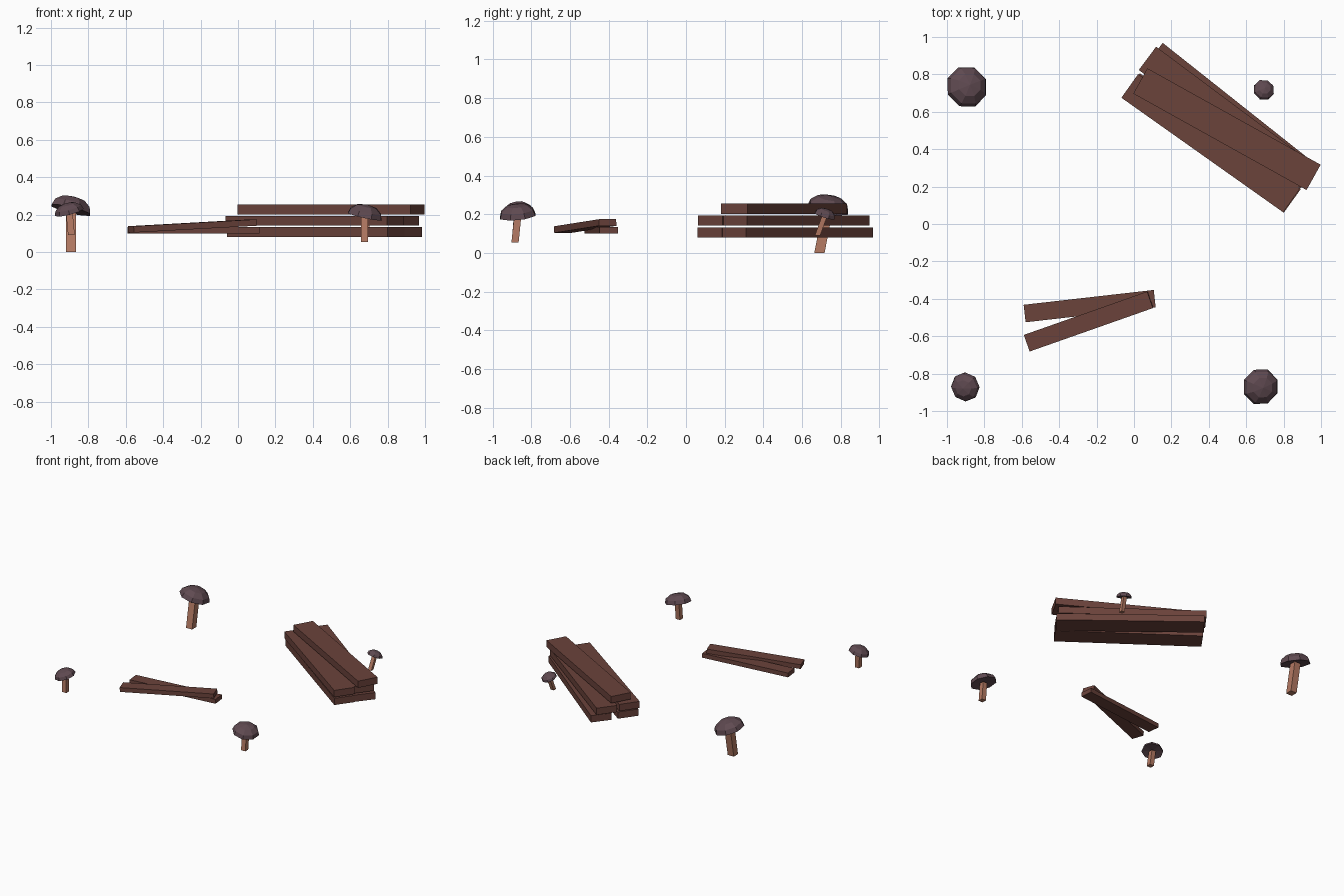
import bpy, bmesh, math
from mathutils import Matrix, Vector

if "Cube" in bpy.data.objects:
    bpy.data.objects.remove(bpy.data.objects["Cube"])


def material(name, rgb):
    m = bpy.data.materials.new(name)
    m.diffuse_color = (*rgb, 1)
    m.use_nodes = True
    m.node_tree.nodes["Principled BSDF"].inputs["Base Color"].default_value = m.diffuse_color
    return m


WOOD = material("dark red wood", (0.147, 0.056, 0.044))
CAP = material("dusky cap", (0.115, 0.068, 0.082))
STEM = material("pale stem", (0.46, 0.195, 0.125))


def finish(name, bm, mat):
    bmesh.ops.recalc_face_normals(bm, faces=bm.faces)
    me = bpy.data.meshes.new(name)
    bm.to_mesh(me)
    bm.free()
    me.materials.append(mat)
    ob = bpy.data.objects.new(name, me)
    bpy.context.collection.objects.link(ob)
    return ob


def plank(name, centre, size, yaw, pitch=0):
    """Box turned about z, with its far end lifted by pitch."""
    bm = bmesh.new()
    bmesh.ops.create_cube(bm, size=1, matrix=Matrix.Diagonal((*size, 1)))
    ob = finish(name, bm, WOOD)
    ob.location = centre
    ob.rotation_euler = (0, -math.radians(pitch), math.radians(yaw))


def mushroom(name, base, top, width, radius, slope, turn):
    """Square leaning stem and an eight-sided cap sloping down along slope."""
    # stem
    bm = bmesh.new()
    bmesh.ops.create_cube(bm, size=1)
    for v in bm.verts:
        c = Vector(top if v.co.z > 0 else base)
        v.co = c + Vector((v.co.x * width, v.co.y * width, 0))
    finish(name + "_stem", bm, STEM)

    # cap: rings from rim to crown, closed by a hollow underside
    bm = bmesh.new()
    rings = []
    for r, z in ((1, 0), (0.9, 0.3), (0.56, 0.56)):
        rings.append([bm.verts.new((r * radius * math.cos(a), r * radius * math.sin(a), z * radius))
                      for a in (math.radians(turn + 45 * i) for i in range(8))])
    crown = bm.verts.new((0, 0, 0.66 * radius))
    under = bm.verts.new((0, 0, 0.12 * radius))
    for i in range(8):
        j = (i + 1) % 8
        for lo, hi in zip(rings, rings[1:]):
            bm.faces.new((lo[i], lo[j], hi[j], hi[i]))
        bm.faces.new((rings[-1][i], rings[-1][j], crown))
        bm.faces.new((rings[0][j], rings[0][i], under))
    ob = finish(name + "_cap", bm, CAP)
    ob.location = top
    ob.rotation_mode = 'QUATERNION'
    ob.rotation_quaternion = Vector((0, 0, 1)).rotation_difference(Vector((*slope, 1)))


# stacked long planks, two layers of two and one on top
LONG = (1.06, 0.155, 0.053)
plank("bottom_front_plank", (0.416, 0.433, 0.106), LONG, -35.8)
plank("bottom_back_plank", (0.521, 0.578, 0.106), LONG, -38.4)
plank("middle_front_plank", (0.410, 0.432, 0.167), LONG, -35.3)
plank("middle_back_plank", (0.497, 0.569, 0.167), LONG, -36.7)
plank("top_plank", (0.497, 0.507, 0.228), LONG, -29.1)

# pair of short planks, one leaning on the other
SHORT = (0.70, 0.094, 0.034)
plank("short_lower_plank", (-0.237, -0.439, 0.117), SHORT, 6.5)
plank("short_leaning_plank", (-0.243, -0.521, 0.139), SHORT, 19.4, 3)

# mushrooms in the corners
mushroom("back_left_mushroom", (-0.893, 0.69, 0), (-0.894, 0.733, 0.224), 0.053, 0.114, (0.25, 0.16), 22.5)
mushroom("front_right_mushroom", (0.677, -0.884, 0.053), (0.677, -0.87, 0.19), 0.037, 0.099, (0.22, -0.10), 22.5)
mushroom("front_left_mushroom", (-0.891, -0.88, 0.092), (-0.902, -0.871, 0.212), 0.036, 0.079, (-0.26, -0.18), 0)
mushroom("back_right_mushroom", (0.684, 0.68, 0.09), (0.694, 0.717, 0.192), 0.028, 0.058, (0.2, 0.32), 22.5)
